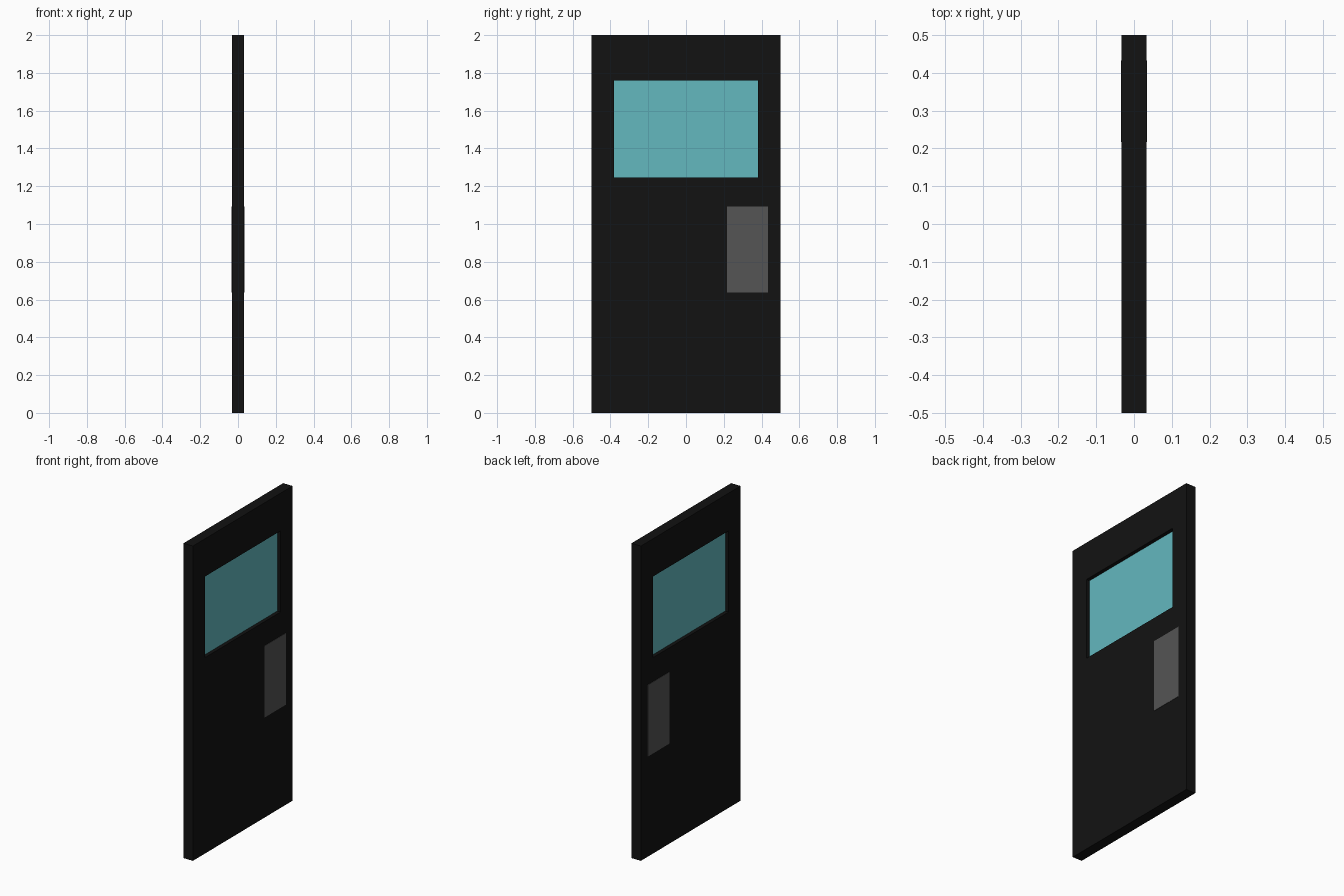
import bpy, bmesh

if "Cube" in bpy.data.objects:
    bpy.data.objects.remove(bpy.data.objects["Cube"])


def material(name, rgb):
    m = bpy.data.materials.new(name)
    m.diffuse_color = (*rgb, 1)
    m.use_nodes = True
    m.node_tree.nodes["Principled BSDF"].inputs["Base Color"].default_value = m.diffuse_color
    return m


def box(name, xs, ys, zs, mat):
    bm = bmesh.new()
    bmesh.ops.create_cube(bm, size=1)
    for v in bm.verts:
        v.co = [r[0] if c < 0 else r[1] for c, r in zip(v.co, (xs, ys, zs))]
    mesh = bpy.data.meshes.new(name)
    bm.to_mesh(mesh)
    bm.free()
    mesh.materials.append(mat)
    ob = bpy.data.objects.new(name, mesh)
    bpy.context.collection.objects.link(ob)
    return ob


black = material("black_paint", (0.006, 0.006, 0.006))
grey = material("grey_metal", (0.09, 0.09, 0.09))
teal = material("teal_glass", (0.125, 0.48, 0.52))

T = 0.033                                     # half thickness of the door
WIN_Y, WIN_Z = (-0.38, 0.38), (1.245, 1.76)   # window opening

# Door frame around the window, as one solid with a through opening
door = box("door_panel", (-T, T), (-0.5, 0.5), (0, 2), black)
cutter = box("window_cutter", (-0.2, 0.2), WIN_Y, WIN_Z, black)
cutter.hide_render = True
cutter.hide_set(True)
cut = door.modifiers.new("window_opening", 'BOOLEAN')
cut.operation = 'DIFFERENCE'
cut.solver = 'EXACT'
cut.object = cutter

# Recessed pane
box("window_glass", (-0.01, 0.01), WIN_Y, WIN_Z, teal)

# Push plates on both faces
for side, name in ((1, "push_plate_right"), (-1, "push_plate_left")):
    xs = sorted((side * (T - 0.003), side * (T + 0.002)))
    box(name, xs, (0.217, 0.433), (0.637, 1.092), grey)
